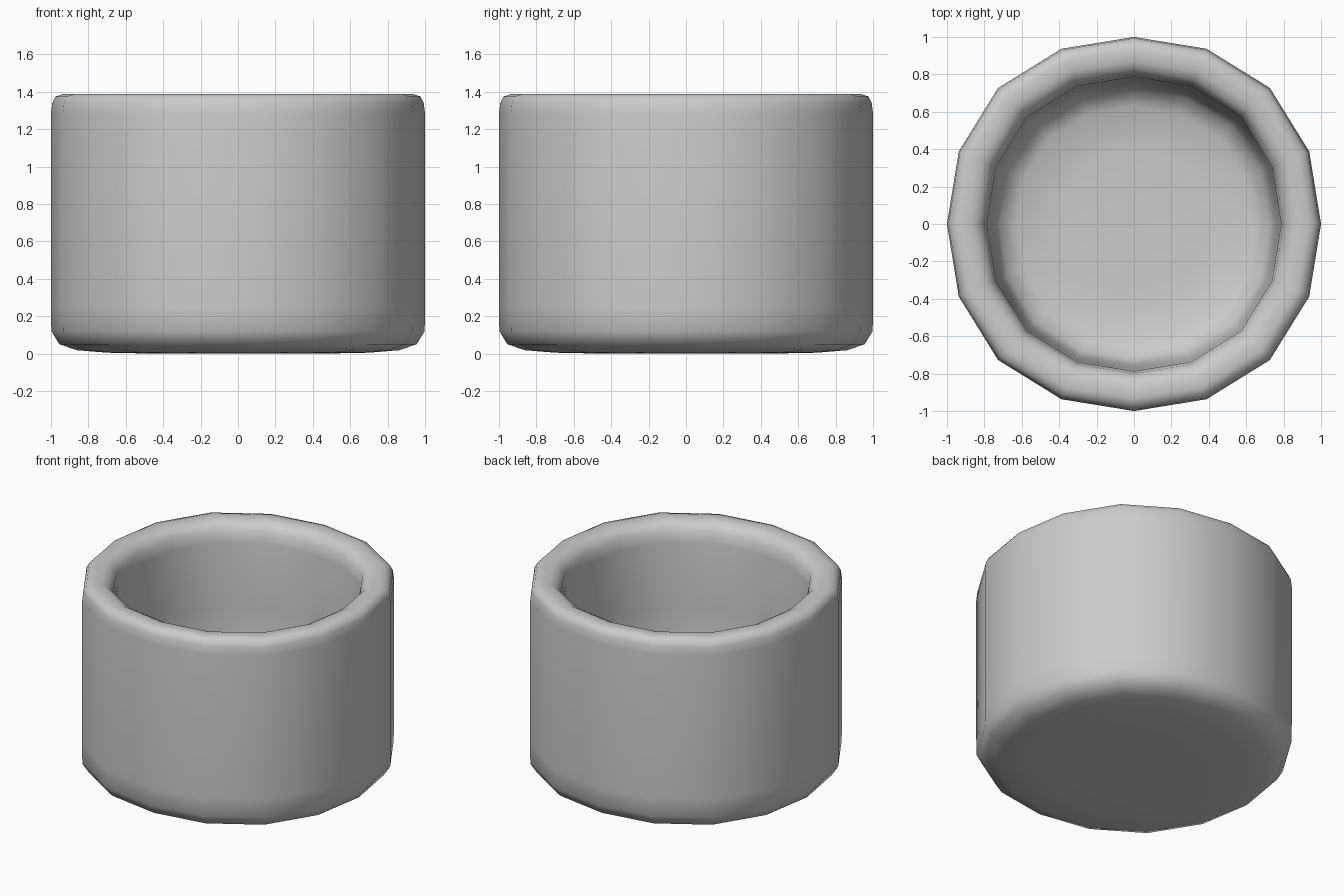
import bpy, bmesh, math

if "Cube" in bpy.data.objects:
    bpy.data.objects.remove(bpy.data.objects["Cube"])

SIDES = 16
# Cup profile (radius, height): outer base, wall, rim, inner wall, floor
profile = [(0.45, 0.0), (0.70, 0.005), (0.86, 0.018), (0.955, 0.05), (0.998, 0.12),
           (1.0, 0.25), (1.0, 1.28), (0.993, 1.34), (0.975, 1.375), (0.935, 1.388),
           (0.87, 1.385), (0.83, 1.365), (0.80, 1.325), (0.787, 1.25), (0.775, 0.8),
           (0.755, 0.33), (0.72, 0.23), (0.63, 0.185), (0.40, 0.17)]


def bulge(i):
    # slightly squared circle: a little wider on the diagonals
    return 1 + 0.014 * (1 - math.cos(4 * 2 * math.pi * i / SIDES))


bm = bmesh.new()
rings = []
for r, z in profile:
    ring = []
    for i in range(SIDES):
        a = 2 * math.pi * i / SIDES
        ring.append(bm.verts.new((r * bulge(i) * math.cos(a), r * bulge(i) * math.sin(a), z)))
    rings.append(ring)

# Skin the rings
for low, high in zip(rings, rings[1:]):
    for i in range(SIDES):
        j = (i + 1) % SIDES
        bm.faces.new((low[i], low[j], high[j], high[i]))

# Underside and inside floor
bm.faces.new(rings[0][::-1])
bm.faces.new(rings[-1])
bmesh.ops.recalc_face_normals(bm, faces=bm.faces[:])
for f in bm.faces:
    f.smooth = True

mesh = bpy.data.meshes.new("cup_body")
bm.to_mesh(mesh)
bm.free()
bpy.context.collection.objects.link(bpy.data.objects.new("cup_body", mesh))
